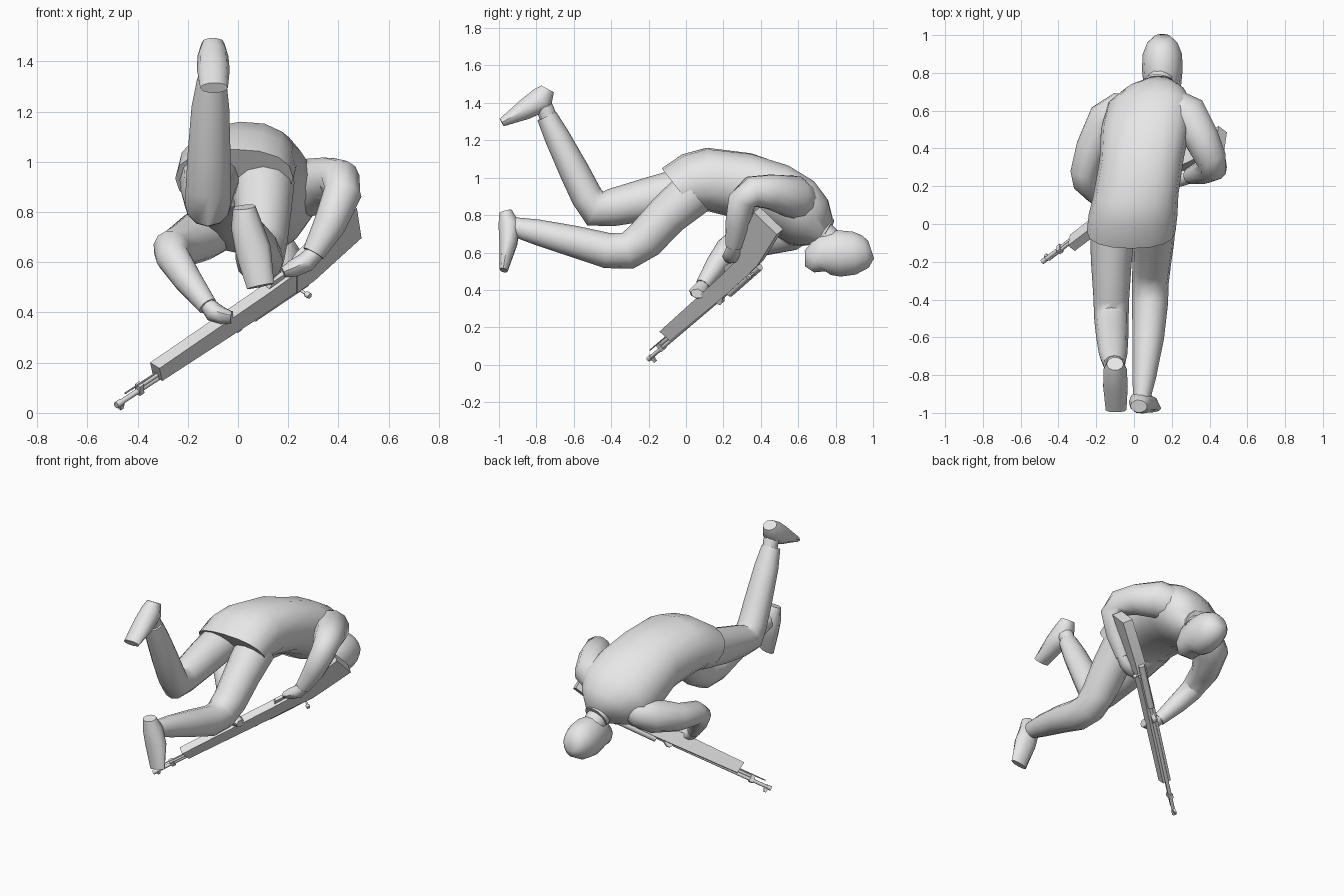
import bpy, bmesh, math
from mathutils import Vector as V

grey = bpy.data.materials.new("plain grey")
grey.diffuse_color = (0.8, 0.8, 0.8, 1)


def finish(name, bm, angle=50):
    bmesh.ops.recalc_face_normals(bm, faces=bm.faces)
    me = bpy.data.meshes.new(name)
    bm.to_mesh(me)
    bm.free()
    me.materials.append(grey)
    for p in me.polygons:
        p.use_smooth = True
    me.set_sharp_from_angle(angle=math.radians(angle))
    ob = bpy.data.objects.new(name, me)
    bpy.context.collection.objects.link(ob)
    return ob


def skin(name, sections, n=12, angle=50, power=1.0):
    """Loft ellipses given as (centre, half axis u, half axis v); power < 1 is boxier."""
    def box(x):
        return math.copysign(abs(x) ** power, x)
    bm = bmesh.new()
    rings = []
    for c, u, v in sections:
        rings.append([bm.verts.new(c + u * box(math.cos(2 * math.pi * i / n)) + v * box(math.sin(2 * math.pi * i / n)))
                      for i in range(n)])
    for a, b in zip(rings, rings[1:]):
        for i in range(n):
            bm.faces.new((a[i], a[(i + 1) % n], b[(i + 1) % n], b[i]))
    bm.faces.new(rings[0])
    bm.faces.new(rings[-1])
    return finish(name, bm, angle)


def limb(name, path, n=12, hint=(1, 0, 0), angle=50):
    """Tube along points (x, y, z, radius u, radius v)."""
    pts = [V(p[:3]) for p in path]
    u = V(hint)
    out = []
    for i, p in enumerate(path):
        t = (pts[min(i + 1, len(pts) - 1)] - pts[max(i - 1, 0)]).normalized()
        u = (u - t * u.dot(t)).normalized()
        out.append((pts[i], u * p[3], t.cross(u) * p[-1]))
    return skin(name, out, n, angle)


# jacket: (centre x, half width, sideways tilt, back y, back z, belly y, belly z)
jacket = []
for cx, hx, tilt, ty, tz, by, bz in [
        (-.015, .235, .0, -.13, 1.05, .05, .82), (-.005, .235, .0, -.02, 1.125, .12, .82),
        (.01, .225, .01, .11, 1.16, .2, .80), (.04, .222, .02, .35, 1.13, .33, .77),
        (.06, .235, .04, .55, 1.06, .45, .71), (.085, .23, .05, .69, .97, .55, .65),
        (.11, .165, .03, .76, .88, .62, .64), (.13, .08, .0, .785, .78, .69, .645)]:
    top, bot = V((cx, ty, tz)), V((cx, by, bz))
    jacket.append(((top + bot) / 2, V((hx, 0, tilt)), (top - bot) / 2))
skin("jacket", jacket, 16, power=.88)

# collar, neck and head
limb("collar", [(.125, .67, .75, .085), (.135, .755, .705, .08)])
limb("neck", [(.13, .70, .73, .07), (.145, .80, .63, .07)])
limb("head", [(.15, .66, .51, .05, .03), (.15, .69, .555, .085, .08), (.15, .74, .59, .1, .118),
              (.15, .82, .595, .108, .127), (.15, .90, .597, .104, .118),
              (.15, .96, .605, .08, .09), (.15, .99, .615, .045, .05)], 14, angle=70)

# legs
limb("raised_leg", [(-.11, .06, .95, .125), (-.12, -.2, .885, .108, .115), (-.12, -.4, .84, .094, .1),
                    (-.12, -.485, .835, .092, .1), (-.118, -.53, .90, .09, .085),
                    (-.115, -.6, 1.04, .085, .08), (-.11, -.69, 1.22, .075, .068),
                    (-.105, -.745, 1.33, .058, .055)])
limb("raised_ankle", [(-.105, -.725, 1.29, .045), (-.1, -.75, 1.36, .047), (-.1, -.785, 1.42, .05)])
limb("raised_shoe", [(-.1, -.74, 1.475, .045, .04), (-.1, -.77, 1.42, .062, .072),
                     (-.098, -.86, 1.365, .065, .058), (-.095, -.985, 1.295, .055, .024)], 10)
limb("lower_leg", [(.1, .04, .92, .125), (.1, -.1, .80, .112), (.093, -.22, .67, .102, .108),
                   (.087, -.31, .61, .097, .1), (.085, -.42, .61, .095, .095),
                   (.075, -.6, .66, .084), (.055, -.8, .71, .064, .068), (.04, -.93, .74, .045, .05)])
limb("lower_shoe", [(.025, -.965, .82, .045, .035), (.033, -.945, .75, .062, .06),
                    (.06, -.95, .65, .072, .05), (.09, -.975, .505, .055, .022)], 10)

# sleeves and hands
limb("right_sleeve", [(.08, .61, .85, .09), (.19, .615, .87, .11), (.285, .57, .90, .115), (.36, .45, .925, .095),
                      (.405, .35, .925, .085), (.418, .30, .88, .076),
                      (.365, .275, .75, .065), (.30, .255, .635, .045)], hint=(0, 0, 1))
limb("right_hand", [(.31, .255, .64, .035), (.27, .25, .60, .045, .04), (.22, .24, .575, .048, .035),
                    (.18, .235, .56, .03, .02)], 8, hint=(0, 1, 0))
limb("left_sleeve", [(.02, .62, .76, .06), (-.07, .605, .74, .095), (-.145, .55, .71, .105), (-.225, .4, .665, .086),
                     (-.265, .27, .655, .074), (-.26, .225, .62, .068),
                     (-.2, .16, .53, .058), (-.12, .09, .425, .04)], hint=(0, 0, 1))
limb("left_hand", [(-.13, .1, .44, .03), (-.095, .075, .40, .045, .04), (-.06, .065, .385, .05, .035),
                   (-.025, .06, .38, .035, .025)], 8, hint=(0, 1, 0))

# rifle frame: d along barrel, w towards stock belly, s sideways
start = V((-.485, -.2, .03))
d = V((.70, .545, .462)).normalized()
w = V((0, -.64, .77))
w = (w - d * w.dot(d)).normalized()
s = d.cross(w)


def at(t, h, k=0):
    return start + d * t + w * h + s * k


def plate(name, outline, half):
    """Extrude an outline of (t, h) points to both sides."""
    bm = bmesh.new()
    a, b = [[bm.verts.new(at(t, h, k)) for t, h in outline] for k in (-half, half)]
    m = len(a)
    bm.faces.new(a)
    bm.faces.new(b)
    for i in range(m):
        bm.faces.new((a[i], a[(i + 1) % m], b[(i + 1) % m], b[i]))
    finish(name, bm, 25)


def rod(name, p, q, r, n=8):
    limb(name, [(*at(*p), r), (*at(*q), r)], n, hint=s if p[0] != q[0] else d)


plate("rifle_fore_stock", [(.235, .0), (.22, .075), (.85, .09), (1.02, .10), (1.02, .0), (.8, -.005)], .026)
plate("rifle_butt", [(1.0, .0), (1.0, .10), (1.06, .14), (1.34, .235), (1.365, .065), (1.1, .005)], .031)
rod("rifle_barrel", (0, 0), (.9, 0), .011)
rod("rifle_receiver", (.78, -.012), (1.08, -.008), .02)
rod("rifle_cleaning_rod", (.05, .032), (.25, .032), .004, 6)
rod("rifle_gas_tube", (.12, .018), (.25, .018), .009)
plate("front_sight", [(.015, .0), (.02, -.035), (.035, -.035), (.045, .0)], .006)
plate("rear_sight", [(.66, .0), (.68, -.026), (.70, -.026), (.74, .0)], .012)
plate("barrel_band", [(.12, -.016), (.145, -.016), (.145, .03), (.12, .03)], .014)
plate("trigger_guard", [(.86, .085), (.88, .115), (.96, .115), (.98, .085)], .01)
rod("bolt_handle", (1.03, -.012, 0), (1.03, -.012, .055), .006)
rod("bolt_knob", (1.03, -.012, .05), (1.03, -.012, .07), .012)
rod("muzzle_ring", (.0, 0), (.03, 0), .014)
